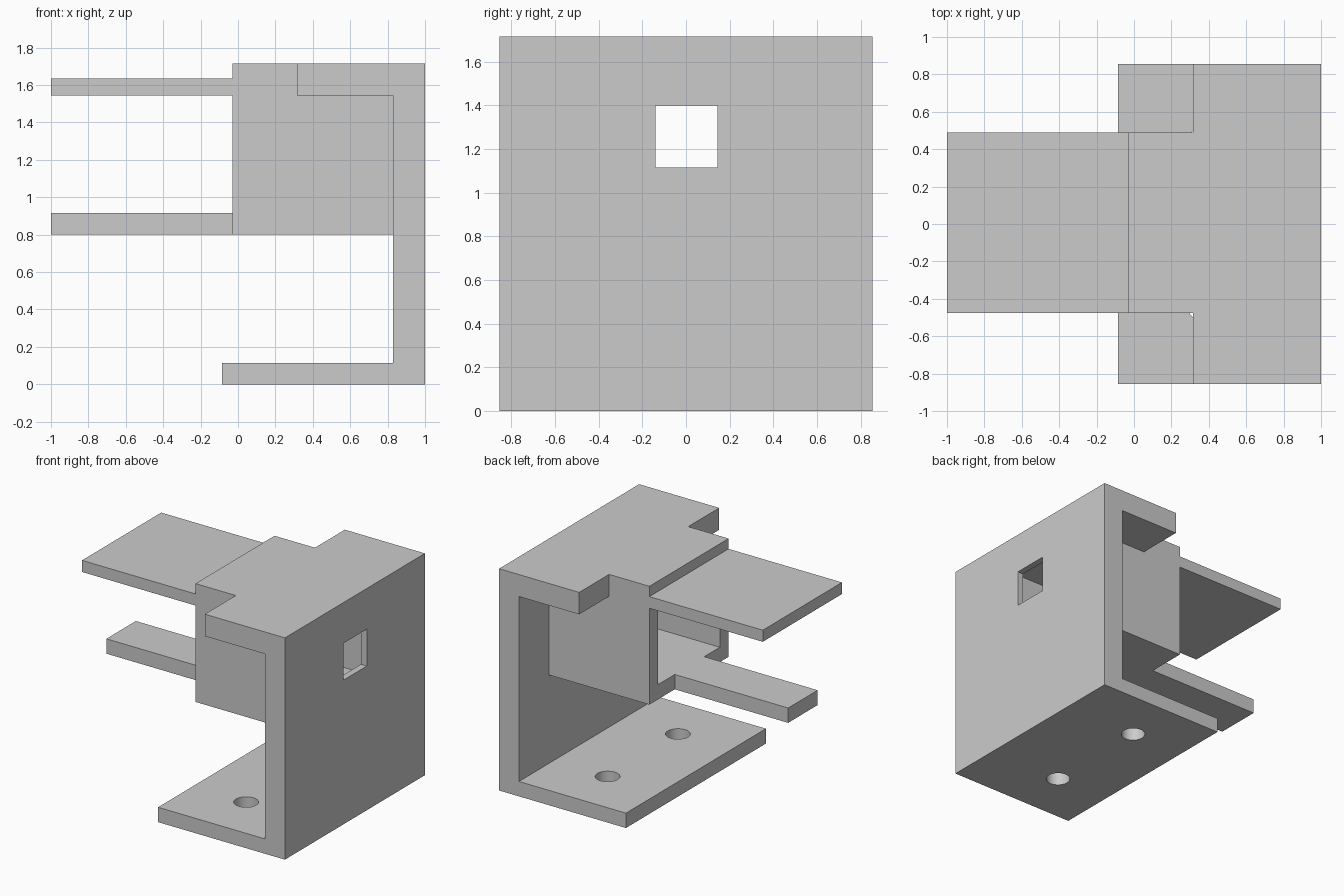
import bpy, bmesh
from math import pi, cos, sin

if "Cube" in bpy.data.objects:
    bpy.data.objects.remove(bpy.data.objects["Cube"])


def prism(name, points, vector):
    """Extrude a closed planar outline along a vector."""
    bm = bmesh.new()
    face = bm.faces.new([bm.verts.new(p) for p in points])
    ext = bmesh.ops.extrude_face_region(bm, geom=[face])
    moved = [g for g in ext["geom"] if isinstance(g, bmesh.types.BMVert)]
    bmesh.ops.translate(bm, verts=moved, vec=vector)
    bmesh.ops.recalc_face_normals(bm, faces=bm.faces)
    mesh = bpy.data.meshes.new(name)
    bm.to_mesh(mesh)
    bm.free()
    ob = bpy.data.objects.new(name, mesh)
    bpy.context.collection.objects.link(ob)
    return ob


def box(name, x, y, z):
    outline = [(x[0], y[0], z[0]), (x[1], y[0], z[0]),
               (x[1], y[1], z[0]), (x[0], y[1], z[0])]
    return prism(name, outline, (0, 0, z[1] - z[0]))


def combine(target, tool, operation):
    """Apply a boolean and discard the tool object."""
    tool.hide_render = True
    mod = target.modifiers.new(operation, 'BOOLEAN')
    mod.operation = operation
    mod.solver = 'EXACT'
    mod.object = tool
    bpy.context.view_layer.objects.active = target
    bpy.ops.object.modifier_apply(modifier=mod.name)
    bpy.data.objects.remove(tool)


# C-shaped bracket: base plate, back plate and top lip
profile = [(-0.085, 0), (1, 0), (1, 1.715), (0.315, 1.715),
           (0.315, 1.545), (0.83, 1.545), (0.83, 0.115), (-0.085, 0.115)]
bracket = prism("socket_bracket", [(x, -0.855, z) for x, z in profile], (0, 1.71, 0))

# Rectangular housing and its two tongues
side = (-0.477, 0.49)
combine(bracket, box("housing", (-0.03, 0.9), side, (0.80, 1.715)), 'UNION')
combine(bracket, box("upper_tongue", (-1, 0.05), side, (1.545, 1.635)), 'UNION')
combine(bracket, box("lower_tongue", (-1, 0.05), (-0.18, 0.18), (0.80, 0.915)), 'UNION')

# Pocket open to the left, and the square window behind it
combine(bracket, box("pocket_cutter", (-0.2, 0.95), (-0.37, 0.385), (0.915, 1.545)), 'DIFFERENCE')
combine(bracket, box("window_cutter", (0.9, 1.1), (-0.14, 0.145), (1.115, 1.40)), 'DIFFERENCE')

# Screw holes in the base
for y in (-0.43, 0.43):
    ring = [(0.37 + 0.087 * cos(a * pi / 24), y + 0.087 * sin(a * pi / 24), -0.1)
            for a in range(48)]
    combine(bracket, prism("hole_cutter", ring, (0, 0, 0.4)), 'DIFFERENCE')

# Smooth hole walls, crisp edges elsewhere
bracket.select_set(True)
bpy.context.view_layer.objects.active = bracket
bpy.ops.object.shade_smooth_by_angle(angle=pi / 6)
